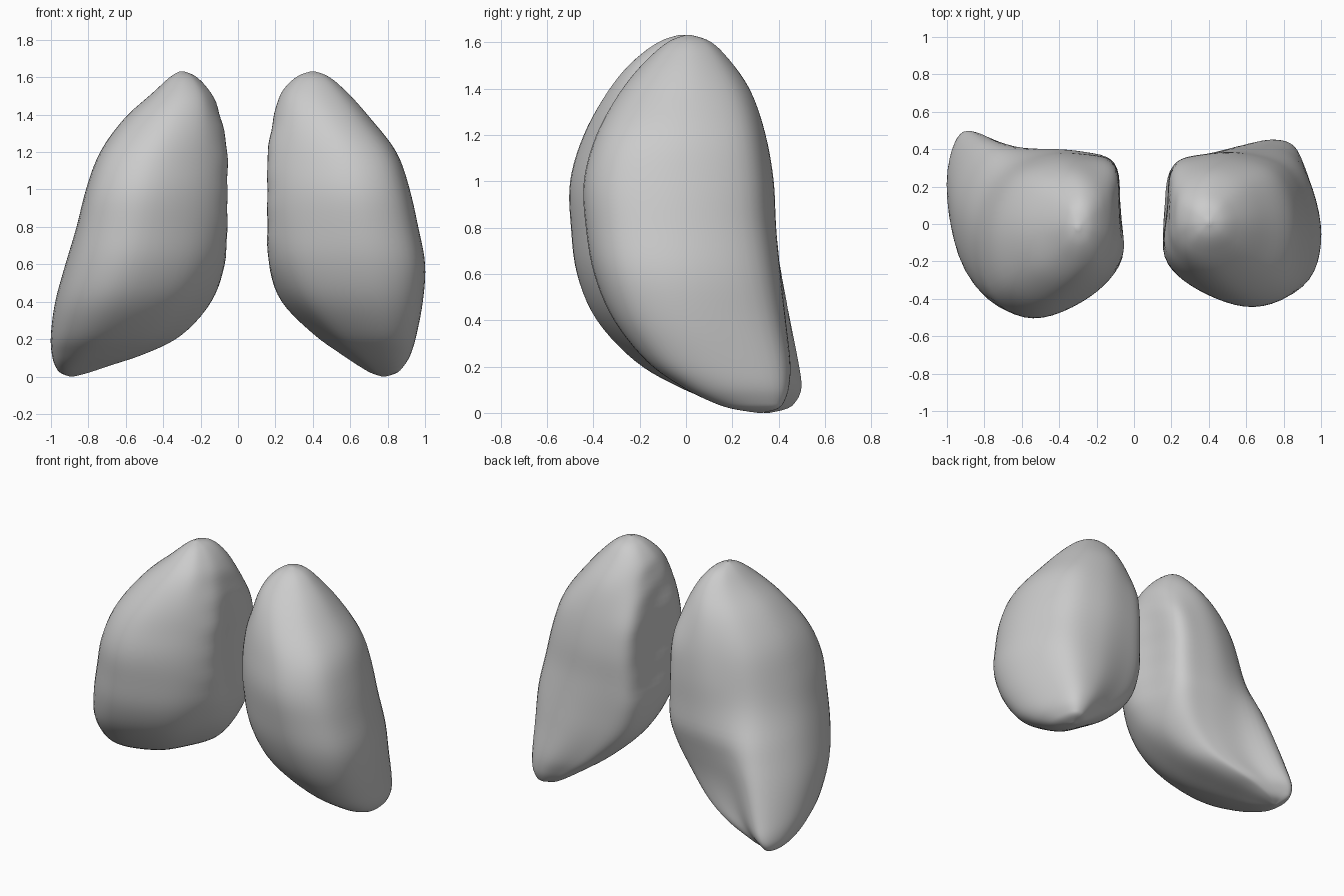
import bpy, bmesh, math
from mathutils import Vector

if "Cube" in bpy.data.objects:
    bpy.data.objects.remove(bpy.data.objects["Cube"])

# Cross-sections in a unit box: u = outer->inner, v = front->back
LOW_L = [(.92, .36), (1, .58), (.92, .75), (.75, .82), (.48, .88),
         (.18, 1), (0, .66), (.07, .2), (.34, 0), (.74, .11)]
LOW_R = [(.91, .36), (1, .6), (.92, .81), (.72, .91), (.42, 1),
         (.14, .9), (0, .46), (.06, .13), (.32, 0), (.74, .11)]
MID_L = [(1, .36), (.97, .65), (.95, .93), (.73, .99), (.46, .98),
         (.16, .85), (0, .52), (.07, .15), (.38, 0), (.77, .13)]
MID_R = [(1, .32), (.97, .65), (.94, .92), (.72, .99), (.43, .99),
         (.14, .87), (0, .5), (.07, .14), (.38, 0), (.76, .11)]
TOP = [(.96, .3), (1, .52), (.93, .79), (.75, .95), (.48, .99),
       (.17, .85), (0, .5), (.12, .15), (.46, 0), (.8, .08)]

# Rows: z, outer x, inner x, front y, back y (first and last close to a point)
LEFT = [(0, -.90, -.88, .34, .36), (.02, -.95, -.80, .22, .44), (.06, -.98, -.68, .09, .485),
        (.12, -.997, -.50, -.05, .503), (.22, -1.003, -.30, -.22, .49), (.4, -.98, -.14, -.39, .455),
        (.6, -.925, -.07, -.475, .415), (.8, -.865, -.055, -.50, .388), (1, -.815, -.055, -.505, .375),
        (1.2, -.74, -.055, -.445, .345), (1.38, -.61, -.09, -.345, .285), (1.51, -.465, -.14, -.24, .20),
        (1.6, -.365, -.22, -.12, .10), (1.632, -.31, -.29, -.03, -.01)]
RIGHT = [(0, .79, .77, .31, .33), (.02, .85, .71, .19, .40), (.06, .89, .64, .08, .43),
         (.12, .925, .55, -.03, .447), (.22, .955, .41, -.17, .452), (.4, .99, .23, -.315, .432),
         (.6, 1.003, .163, -.40, .41), (.8, .965, .155, -.435, .39), (1, .92, .155, -.445, .38),
         (1.2, .85, .157, -.39, .345), (1.38, .71, .19, -.29, .285), (1.51, .595, .225, -.185, .20),
         (1.6, .49, .31, -.08, .11), (1.632, .41, .39, 0, .02)]


def spline(a, b, c, d, t):
    """Catmull-Rom between b and c."""
    return tuple(.5 * (2*q + (r - p)*t + (2*p - 5*q + 4*r - s)*t*t + (3*q - p - 3*r + s)*t**3)
                 for p, q, r, s in zip(a, b, c, d))


def step(a, b, x):
    t = min(1, max(0, (x - a) / (b - a)))
    return t * t * (3 - 2 * t)


def section(z, low, mid):
    """Blend the three cross-sections by height, round them, fit to the unit box."""
    lo, hi = step(.15, 1, z), step(1.1, 1.55, z)
    pts = [tuple(Vector(l).lerp(Vector(m), lo).lerp(Vector(t), hi))
           for l, m, t in zip(low, mid, TOP)]
    n = len(pts)
    out = [spline(pts[i - 1], pts[i], pts[(i + 1) % n], pts[(i + 2) % n], k / 6)
           for i in range(n) for k in range(6)]
    us, vs = [p[0] for p in out], [p[1] for p in out]
    return [((u - min(us)) / (max(us) - min(us)), (v - min(vs)) / (max(vs) - min(vs)))
            for u, v in out]


def lung(name, rows, low, mid, sub=5):
    bm = bmesh.new()
    levels = []
    last = len(rows) - 1
    for i in range(last):
        for k in range(sub):
            levels.append(spline(rows[max(i - 1, 0)], rows[i], rows[i + 1],
                                 rows[min(i + 2, last)], k / sub))
    levels.append(rows[-1])
    rings = []
    for z, xo, xi, yf, yb in levels:
        ring = []
        rough = step(.5, .65, z) * (1 - step(1.45, 1.55, z))
        for u, v in section(z, low, mid):
            # slightly ragged root on the inner face
            x = xo + (xi - xo) * u + .004 * rough * step(.9, 1, u) * math.sin(z * 37 + v * 7)
            ring.append(bm.verts.new((x, yf + (yb - yf) * v, max(z, 0))))
        rings.append(ring)
    for a, b in zip(rings, rings[1:]):
        for j in range(len(a)):
            k = (j + 1) % len(a)
            bm.faces.new((a[j], a[k], b[k], b[j]))
    bm.faces.new(rings[0])
    bm.faces.new(rings[-1])
    # even out the surface between the rows
    for _ in range(3):
        bmesh.ops.smooth_vert(bm, verts=[v for r in rings[8:-8] for v in r], factor=.5,
                              use_axis_x=True, use_axis_y=True, use_axis_z=True)
    bmesh.ops.recalc_face_normals(bm, faces=bm.faces[:])
    mesh = bpy.data.meshes.new(name)
    bm.to_mesh(mesh)
    bm.free()
    ob = bpy.data.objects.new(name, mesh)
    bpy.context.collection.objects.link(ob)
    bpy.ops.object.select_all(action='DESELECT')
    ob.select_set(True)
    bpy.context.view_layer.objects.active = ob
    bpy.ops.object.shade_smooth_by_angle(angle=math.radians(40))
    return ob


# The two lungs
lung("lung_left_side", LEFT, LOW_L, MID_L)
lung("lung_right_side", RIGHT, LOW_R, MID_R)
